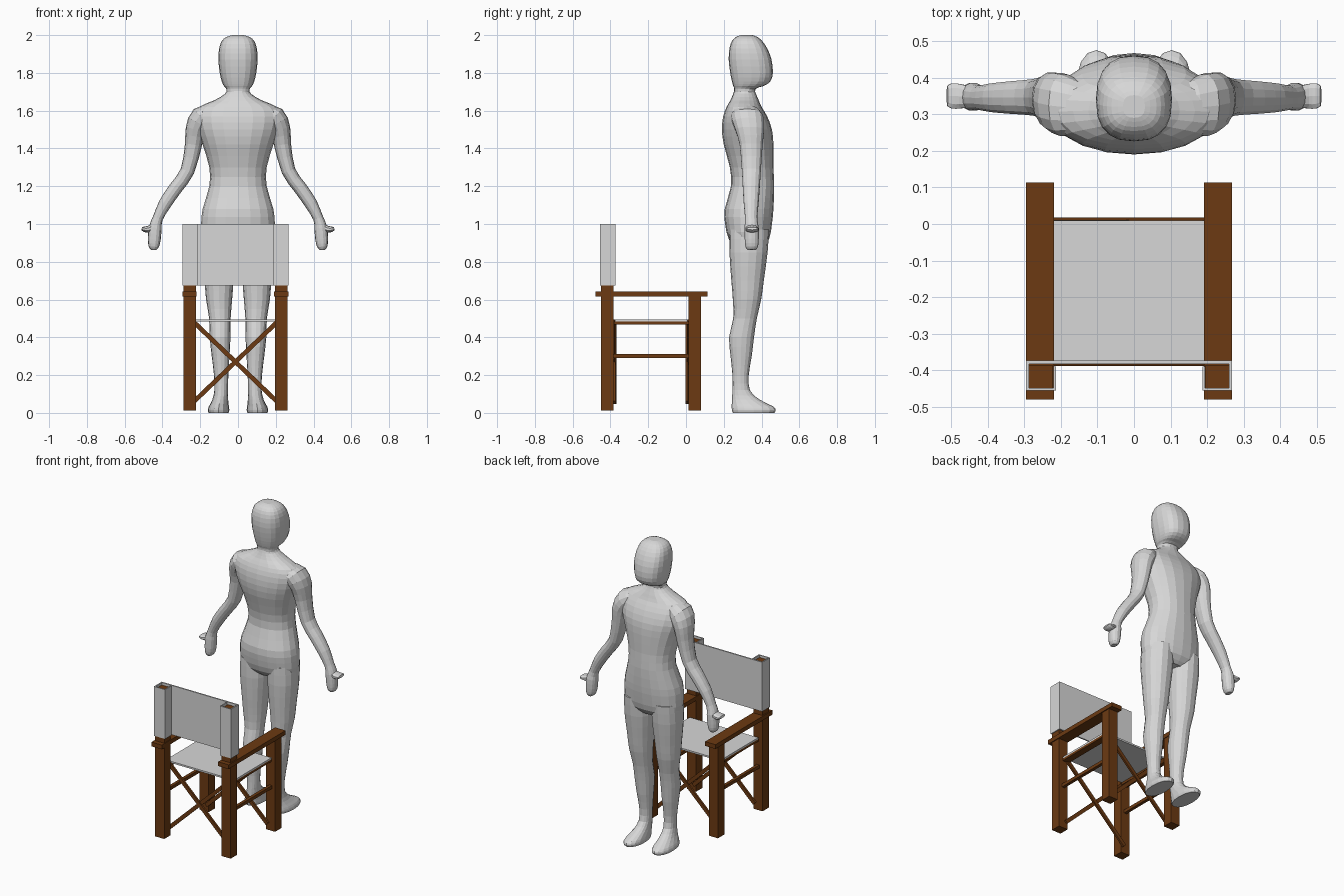
import bpy, bmesh, math
from mathutils import Vector, Matrix


def material(name, rgb):
    m = bpy.data.materials.new(name)
    m.diffuse_color = (*rgb, 1)
    return m


GREY = material("light grey", (0.68, 0.68, 0.68))
WOOD = material("brown wood", (0.15, 0.042, 0.006))
CX = -0.0135  # chair centre line


def finish(name, bm, mat):
    bmesh.ops.recalc_face_normals(bm, faces=bm.faces)
    me = bpy.data.meshes.new(name)
    bm.to_mesh(me)
    bm.free()
    me.materials.append(mat)
    ob = bpy.data.objects.new(name, me)
    bpy.context.collection.objects.link(ob)
    return ob


def boxes(name, spans, mat):
    """One object from boxes given as (x0, x1, y0, y1, z0, z1)."""
    bm = bmesh.new()
    for x0, x1, y0, y1, z0, z1 in spans:
        mid = Vector((x0 + x1, y0 + y1, z0 + z1)) / 2
        size = (abs(x1 - x0), y1 - y0, z1 - z0, 1)
        bmesh.ops.create_cube(bm, size=1, matrix=Matrix.Translation(mid) @ Matrix.Diagonal(size))
    return finish(name, bm, mat)


def spline(keys, steps):
    """Catmull-Rom through tuples of numbers."""
    out = []
    for i in range(len(keys) - 1):
        a, b = keys[max(i - 1, 0)], keys[i]
        c, d = keys[i + 1], keys[min(i + 2, len(keys) - 1)]
        for s in range(steps):
            t = s / steps
            out.append([0.5 * (2 * q + (r - p) * t + (2 * p - 5 * q + 4 * r - w) * t * t
                               + (3 * q - p - 3 * r + w) * t ** 3)
                        for p, q, r, w in zip(a, b, c, d)])
    out.append(list(keys[-1]))
    return out


def loft(name, keys, sides=20, power=2.2, follow=False, mirror=1, steps=2):
    """Rings (x, z, half width, y min, y max); follow tilts them along the path."""
    rings = spline(keys, steps)
    bm = bmesh.new()
    loops = []
    for i, (x, z, hx, y0, y1) in enumerate(rings):
        u = Vector((1, 0, 0))
        if follow:
            p, q = rings[max(i - 1, 0)], rings[min(i + 1, len(rings) - 1)]
            u = Vector((p[1] - q[1], 0, q[0] - p[0])).normalized()
        loop = []
        for k in range(sides):
            a = math.tau * k / sides
            c, s = math.cos(a), math.sin(a)
            c = math.copysign(abs(c) ** (2 / power), c)
            s = math.copysign(abs(s) ** (2 / power), s)
            co = Vector((x, (y0 + y1) / 2 + s * (y1 - y0) / 2, z)) + u * (c * hx)
            co.x *= mirror
            loop.append(bm.verts.new(co))
        loops.append(loop)
    for a, b in zip(loops, loops[1:]):
        for k in range(sides):
            n = (k + 1) % sides
            bm.faces.new((a[k], a[n], b[n], b[k]))
    bm.faces.new(loops[0])
    bm.faces.new(loops[-1])
    return finish(name, bm, GREY)


# --- Chair: legs, arms and side rails
for side, s in (("left", -1), ("right", 1)):
    def sx(a, b):
        return tuple(sorted((CX + s * a, CX + s * b)))
    boxes(side + "_back_post", [(*sx(0.209, 0.275), -0.45, -0.385, 0.012, 0.985)], WOOD)
    boxes(side + "_front_leg", [(*sx(0.209, 0.275), 0.013, 0.08, 0.012, 0.62)], WOOD)
    boxes(side + "_armrest", [(*sx(0.205, 0.281), -0.48, 0.113, 0.615, 0.643)], WOOD)
    boxes(side + "_lower_rail", [(*sx(0.232, 0.252), -0.39, 0.015, 0.29, 0.311)], WOOD)
    boxes(side + "_seat_rail", [(*sx(0.205, 0.25), -0.38, 0.015, 0.469, 0.484)], WOOD)
    # canvas sleeve around the back post
    boxes(side + "_back_sleeve", [
        (*sx(0.273, 0.281), -0.455, -0.374, 0.675, 1.0),
        (*sx(0.200, 0.281), -0.455, -0.448, 0.675, 1.0),
        (*sx(0.200, 0.207), -0.455, -0.390, 0.675, 1.0)], GREY)

# --- Chair: canvas seat and back
boxes("seat", [(CX - 0.25, CX + 0.25, -0.376, 0.009, 0.484, 0.495)], GREY)
boxes("back_canvas", [(CX - 0.281, CX + 0.281, -0.382, -0.373, 0.675, 1.0)], GREY)

# --- Chair: crossed braces, front and back
for where, y in (("front", 0.008), ("back", -0.378)):
    for s in (-1, 1):
        a, b = Vector((CX - s * 0.225, 0, 0.055)), Vector((CX + s * 0.225, 0, 0.485))
        d = b - a
        mid = (a + b) / 2 + Vector((0, y + s * 0.003, 0))
        bm = bmesh.new()
        bmesh.ops.create_cube(bm, size=1, matrix=Matrix.Translation(mid)
                              @ Matrix.Rotation(-math.atan2(d.z, d.x), 4, 'Y')
                              @ Matrix.Diagonal((d.length, 0.013, 0.024, 1)))
        finish(where + "_cross_brace", bm, WOOD)

# --- Standing figure: torso
loft("torso", [
    (0, 0.875, 0.13, 0.27, 0.40), (0, 0.92, 0.188, 0.226, 0.44),
    (0, 1.00, 0.195, 0.207, 0.455), (0, 1.08, 0.187, 0.205, 0.463),
    (0, 1.20, 0.152, 0.238, 0.467), (0, 1.30, 0.152, 0.232, 0.463),
    (0, 1.42, 0.187, 0.200, 0.463), (0, 1.50, 0.218, 0.190, 0.455),
    (0, 1.57, 0.230, 0.197, 0.43), (0, 1.62, 0.205, 0.215, 0.40),
    (0, 1.655, 0.125, 0.235, 0.385), (0, 1.69, 0.068, 0.25, 0.37),
    (0, 1.72, 0.055, 0.26, 0.36)])

# --- Standing figure: head and neck
loft("head", [
    (0, 1.67, 0.06, 0.255, 0.365), (0, 1.715, 0.062, 0.255, 0.368),
    (0, 1.73, 0.074, 0.25, 0.41), (0, 1.755, 0.086, 0.243, 0.447),
    (0, 1.80, 0.097, 0.234, 0.46), (0, 1.87, 0.104, 0.226, 0.453),
    (0, 1.93, 0.10, 0.23, 0.43), (0, 1.97, 0.085, 0.244, 0.402),
    (0, 1.99, 0.062, 0.265, 0.378), (0, 2.0, 0.03, 0.29, 0.352)], power=2.5)

for side, s in (("left", -1), ("right", 1)):
    # leg with foot
    loft(side + "_leg", [
        (0.10, 0.97, 0.085, 0.23, 0.44), (0.10, 0.85, 0.090, 0.23, 0.432),
        (0.10, 0.70, 0.077, 0.24, 0.412), (0.10, 0.60, 0.069, 0.248, 0.398),
        (0.096, 0.50, 0.057, 0.25, 0.375), (0.095, 0.40, 0.055, 0.228, 0.36),
        (0.092, 0.30, 0.047, 0.236, 0.348), (0.089, 0.20, 0.038, 0.246, 0.332),
        (0.089, 0.12, 0.036, 0.246, 0.338), (0.094, 0.07, 0.042, 0.243, 0.39),
        (0.101, 0.035, 0.053, 0.242, 0.46), (0.103, 0.015, 0.057, 0.243, 0.475),
        (0.103, 0.0, 0.053, 0.248, 0.468)], sides=16, mirror=s)
    # arm with hand
    loft(side + "_arm", [
        (0.13, 1.60, 0.035, 0.25, 0.38), (0.19, 1.565, 0.062, 0.238, 0.41),
        (0.225, 1.50, 0.053, 0.26, 0.415), (0.236, 1.42, 0.045, 0.283, 0.407),
        (0.268, 1.28, 0.037, 0.295, 0.397), (0.33, 1.19, 0.036, 0.30, 0.391),
        (0.385, 1.11, 0.034, 0.305, 0.385), (0.425, 1.03, 0.027, 0.312, 0.378),
        (0.438, 0.98, 0.034, 0.309, 0.386), (0.443, 0.92, 0.034, 0.31, 0.386),
        (0.446, 0.88, 0.027, 0.314, 0.382), (0.447, 0.863, 0.014, 0.325, 0.37)],
        sides=14, follow=True, mirror=s)
    # thumb
    loft(side + "_thumb", [
        (0.44, 0.985, 0.02, 0.32, 0.375), (0.475, 0.972, 0.018, 0.314, 0.384),
        (0.498, 0.973, 0.014, 0.314, 0.386), (0.51, 0.976, 0.007, 0.322, 0.378)],
        sides=10, follow=True, mirror=s)
